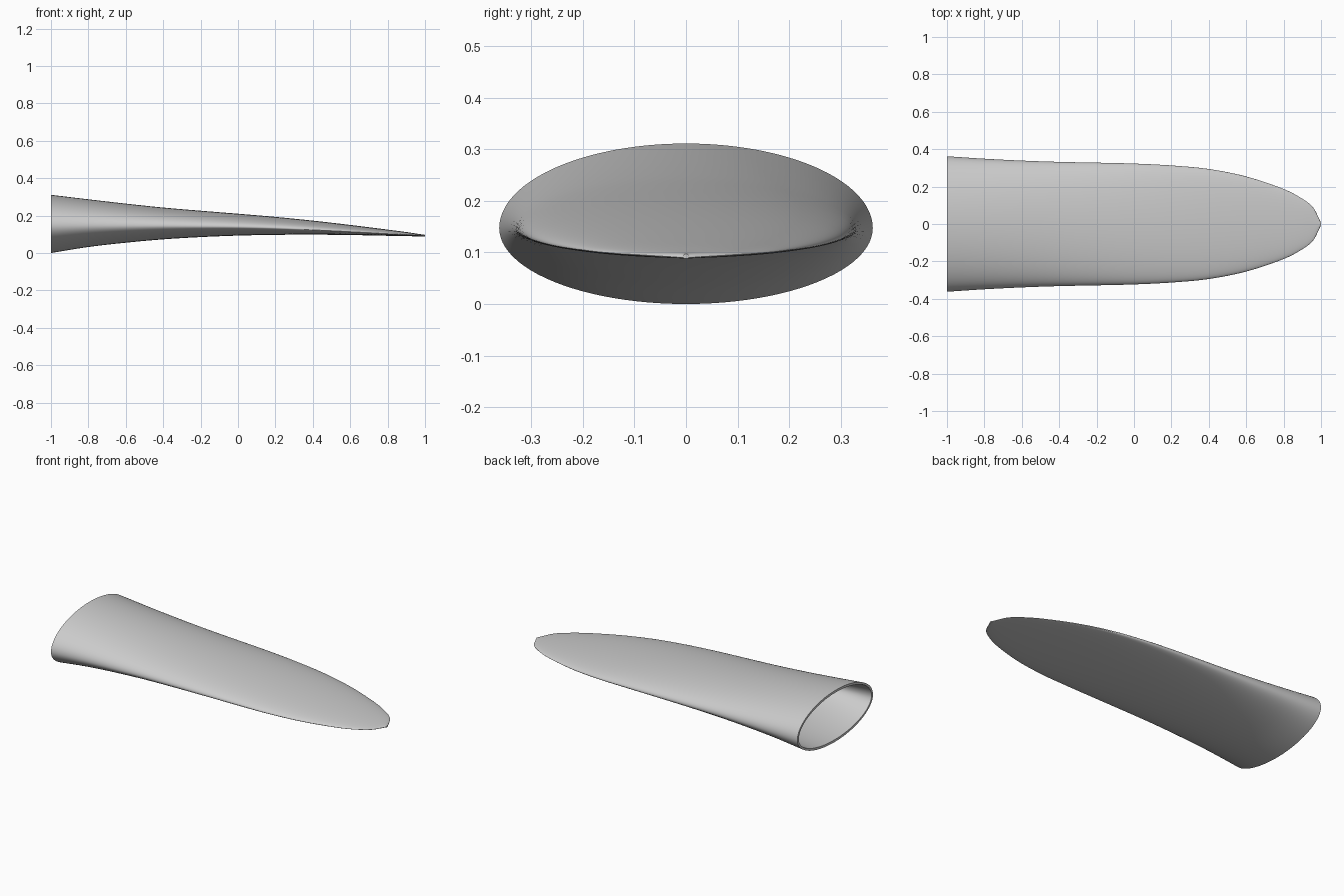
import bpy
import bmesh
import math

cube = bpy.data.objects.get("Cube")
if cube:
    bpy.data.objects.remove(cube, do_unlink=True)

SIDES, WALL = 96, 0.014

# Stations along the length: x, half width, bottom, widest height, top
STATIONS = [
    (-1.0, .362, .0, .147, .311), (-.8, .349, .032, .147, .287),
    (-.6, .339, .055, .146, .264), (-.4, .332, .073, .145, .243),
    (-.2, .328, .085, .143, .226), (0, .323, .093, .14, .21),
    (.2, .313, .097, .134, .193), (.4, .294, .098, .125, .173),
    (.6, .254, .096, .114, .15), (.8, .187, .092, .103, .125),
    (.9, .135, .09, .098, .112), (.96, .085, .089, .095, .103),
    (1.0, .006, .088, .091, .097),
]


def smooth_stations(points, steps=6):
    """Interpolate the stations with a smooth curve."""
    result = []
    for i in range(len(points) - 1):
        a, b = points[i], points[i + 1]
        before, after = points[max(i - 1, 0)], points[min(i + 2, len(points) - 1)]
        span = b[0] - a[0]
        for s in range(steps):
            t = s / steps
            row = [a[0] + span * t]
            for k in range(1, len(a)):
                m0 = (b[k] - before[k]) / (b[0] - before[0]) * span
                m1 = (after[k] - a[k]) / (after[0] - a[0]) * span
                h = t * t * (3 - 2 * t)
                row.append(a[k] + (b[k] - a[k]) * h
                           + m0 * t * (1 - t) ** 2 - m1 * t * t * (1 - t))
            result.append(row)
    return result + [list(points[-1])]


def add_ring(bm, station, inset=0):
    """Section made of an upper and a lower half ellipse."""
    x, width, low, mid, high = station
    ring = []
    for i in range(SIDES):
        angle = math.tau * i / SIDES
        rise = (high if math.sin(angle) > 0 else low) - mid
        rise -= math.copysign(min(inset, abs(rise) * .6), rise)
        ring.append(bm.verts.new((x, (width - inset) * math.cos(angle),
                                  mid + rise * abs(math.sin(angle)))))
    return ring


def bridge(bm, first, second):
    for i in range(SIDES):
        j = (i + 1) % SIDES
        bm.faces.new((first[i], first[j], second[j], second[i]))


# Hollow sleeve: the outer skin runs tip to mouth, the inner skin mouth to tip
stations = smooth_stations(STATIONS)
bm = bmesh.new()
rings = [add_ring(bm, s) for s in reversed(stations)]
rings += [add_ring(bm, s, WALL) for s in stations if s[0] < .93]
for first, second in zip(rings, rings[1:]):
    bridge(bm, first, second)
bm.faces.new(rings[0])
bm.faces.new(rings[-1])
bmesh.ops.recalc_face_normals(bm, faces=bm.faces)
mesh = bpy.data.meshes.new("tapered_sleeve")
bm.to_mesh(mesh)
bm.free()
sleeve = bpy.data.objects.new("tapered_sleeve", mesh)
bpy.context.collection.objects.link(sleeve)

# Plain grey material
grey = bpy.data.materials.new("light_grey")
grey.use_nodes = True
color = (.6, .6, .6, 1)
grey.diffuse_color = color
grey.node_tree.nodes["Principled BSDF"].inputs["Base Color"].default_value = color
mesh.materials.append(grey)

# Smooth skins with a crisp mouth rim
bpy.context.view_layer.objects.active = sleeve
sleeve.select_set(True)
bpy.ops.object.shade_smooth_by_angle(angle=math.radians(40))
